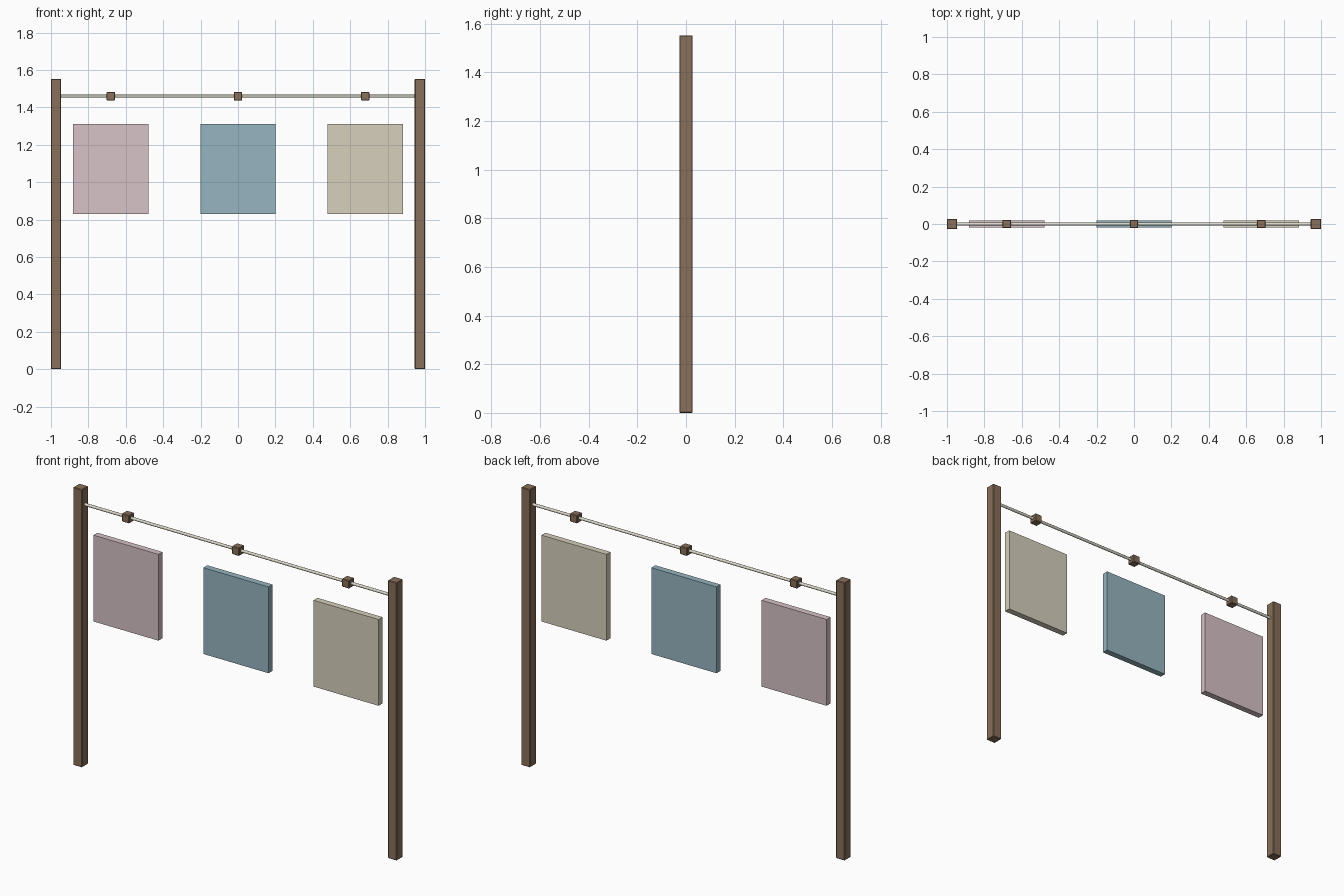
import bpy
import math

if "Cube" in bpy.data.objects:
    bpy.data.objects.remove(bpy.data.objects["Cube"])


def material(name, color):
    mat = bpy.data.materials.new(name)
    mat.diffuse_color = (*color, 1.0)
    mat.use_nodes = True
    mat.node_tree.nodes["Principled BSDF"].inputs["Base Color"].default_value = mat.diffuse_color
    return mat


wood = material("wood", (0.25, 0.16, 0.10))
cream = material("cream_metal", (0.72, 0.70, 0.60))
pink = material("pink_cloth", (0.68, 0.54, 0.57))
blue = material("blue_cloth", (0.31, 0.46, 0.53))
sand = material("sand_cloth", (0.67, 0.63, 0.50))


def box(name, center, size, mat, bevel=0.0):
    bpy.ops.mesh.primitive_cube_add(size=1, location=center)
    ob = bpy.context.object
    ob.name = name
    ob.scale = size
    bpy.ops.object.transform_apply(location=False, rotation=False, scale=True)
    ob.data.materials.append(mat)
    if bevel:
        mod = ob.modifiers.new("edge_bevel", 'BEVEL')
        mod.width = bevel
        mod.segments = 1
    return ob


# Two square posts
for side, sx in (("left", -1), ("right", 1)):
    box(side + "_post", (sx * 0.9725, 0, 0.776), (0.055, 0.055, 1.552), wood, 0.003)

# Horizontal rail between the posts
bpy.ops.mesh.primitive_cylinder_add(vertices=12, radius=0.008, depth=1.91,
                                    location=(0, 0, 1.46),
                                    rotation=(0, math.pi / 2, 0))
rail = bpy.context.object
rail.name = "rail"
rail.data.materials.append(cream)
bpy.ops.object.shade_smooth_by_angle()

# Hanging panels and the clips above them
for side, x, mat in (("left", -0.68, pink), ("middle", 0, blue), ("right", 0.68, sand)):
    box(side + "_clip", (x, 0, 1.46), (0.045, 0.045, 0.045), wood, 0.003)
    box(side + "_panel", (x, 0, 1.071), (0.402, 0.035, 0.482), mat)
